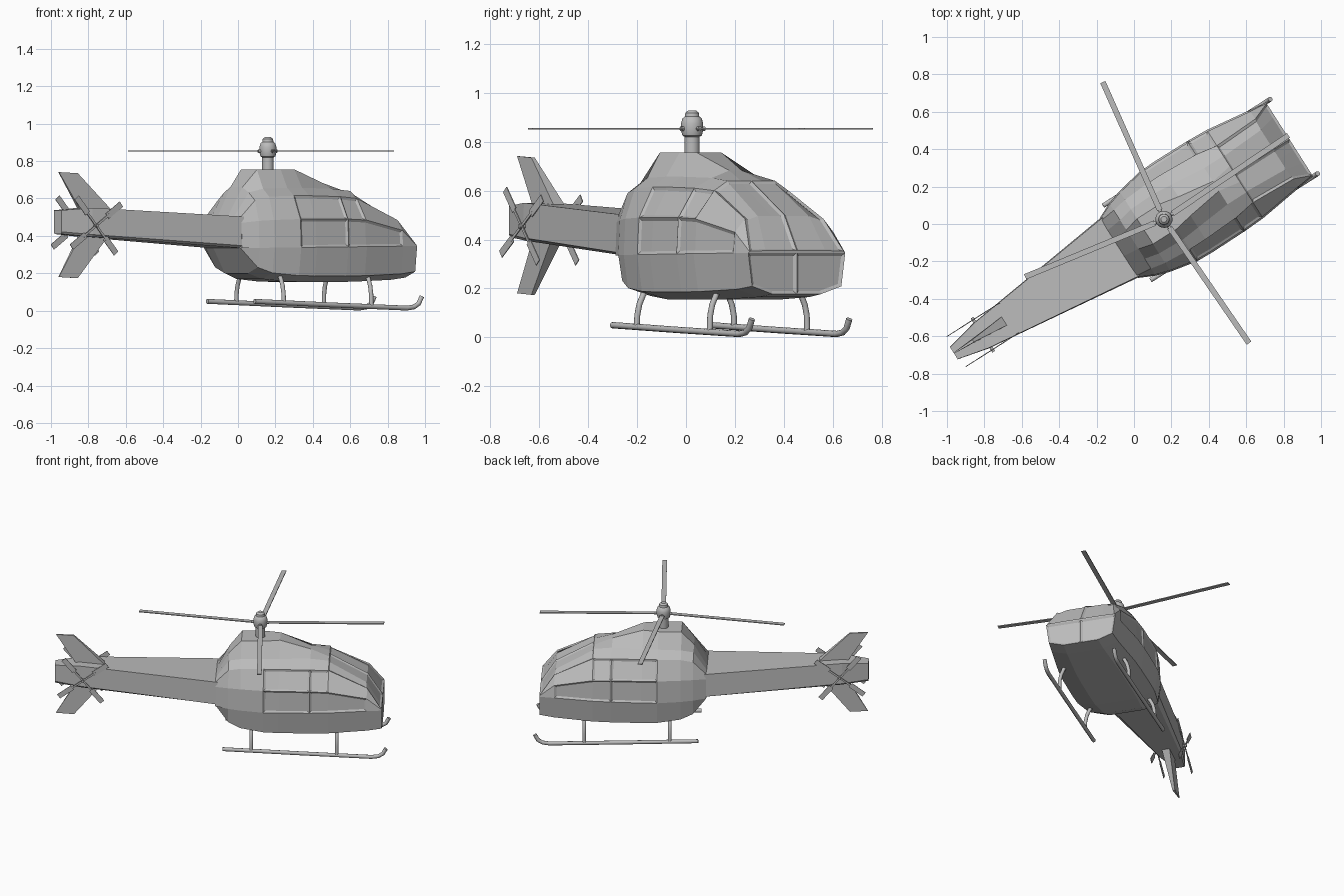
import bpy, bmesh, math
from mathutils import Matrix, Vector

old = bpy.data.objects.get("Cube")
if old:
    bpy.data.objects.remove(old)

grey = bpy.data.materials.new("plain_grey")
grey.use_nodes = True
GREY = (0.5, 0.5, 0.5, 1)
grey.diffuse_color = GREY
grey.node_tree.nodes["Principled BSDF"].inputs["Base Color"].default_value = GREY

# Parts are built with the nose along +x and the mast at the origin, then turned
POSE = Matrix.Translation((0.16, 0.025, 0)) @ Matrix.Rotation(math.radians(32.5), 4, "Z")


def finish(name, bm, smooth=False):
    bmesh.ops.recalc_face_normals(bm, faces=bm.faces)
    mesh = bpy.data.meshes.new(name)
    bm.to_mesh(mesh)
    bm.free()
    mesh.materials.append(grey)
    ob = bpy.data.objects.new(name, mesh)
    bpy.context.collection.objects.link(ob)
    ob.matrix_world = POSE
    if smooth:
        bpy.ops.object.select_all(action="DESELECT")
        ob.select_set(True)
        bpy.context.view_layer.objects.active = ob
        bpy.ops.object.shade_smooth_by_angle(angle=math.radians(40))
    return ob


def loft(bm, rings):
    """Skin closed rings of points; returns the vertex rows and a grid of faces."""
    rows = [[bm.verts.new(p) for p in ring] for ring in rings]
    n = len(rows[0])
    return rows, [[bm.faces.new((a[i], a[(i + 1) % n], b[(i + 1) % n], b[i]))
                   for i in range(n)] for a, b in zip(rows, rows[1:])]


def capped_loft(name, rings, smooth=False):
    bm = bmesh.new()
    rows, _ = loft(bm, rings)
    bm.faces.new(rows[0])
    bm.faces.new(rows[-1])
    return finish(name, bm, smooth)


def tube(name, points, radius, sides=10):
    pts = [Vector(p) for p in points]
    turns = [2 * math.pi * k / sides for k in range(sides)]
    rings = []
    for i, p in enumerate(pts):
        along = (pts[min(i + 1, len(pts) - 1)] - pts[max(i - 1, 0)]).normalized()
        side = along.cross(Vector((0.3, 1, 0)) if abs(along.y) < 0.8 else Vector((1, 0, 0))).normalized()
        up = along.cross(side)
        rings.append([p + radius * (side * math.cos(t) + up * math.sin(t)) for t in turns])
    return capped_loft(name, rings, True)


def box(bm, size, matrix):
    bmesh.ops.create_cube(bm, size=1, matrix=matrix @ Matrix.Diagonal((*size, 1)))


# Cabin stations: x, width, keel z, mid z, shoulder width, shoulder z, top width, top z
STATIONS = [
    (-.285, .19, .335, .47, .175, .50, .05, .505),
    (-.20, .23, .20, .48, .185, .59, .06, .66),
    (-.12, .255, .17, .485, .20, .61, .08, .755),
    (.03, .285, .156, .49, .21, .615, .08, .755),
    (.13, .288, .154, .49, .21, .615, .06, .755),
    (.33, .286, .154, .49, .20, .61, .03, .682),
    (.45, .28, .155, .485, .18, .60, .05, .64),
    (.70, .246, .165, .43, .19, .485, .06, .502),
    (.796, .235, .177, .350, .228, .352, .06, .355),
]


def cabin_ring(x, w, keel, mid, sw, sz, tw, tz):
    chine = 0.338 + 0.01 * x
    half = [(0.5 * w, keel), (0.92 * w, min(keel + 0.032, chine)), (w, chine), (0.97 * w, mid),
            (sw, sz), ((sw + tw) / 2, min(sz + 0.042, tz)), (tw, tz)]
    right = [(x, -d, z) for d, z in half]
    left = [(x, d, z) for d, z in reversed(half)]
    return [(x, 0, keel)] + right + [(x, 0, tz)] + left


bm = bmesh.new()
rows, grid = loft(bm, [cabin_ring(*s) for s in STATIONS])
bm.faces.new(rows[0])

# Nose face: two lower panels beside a centre post, and the sill above them
nose = rows[-1]
n = len(nose)
centre = bm.verts.new((STATIONS[-1][0], 0, nose[3].co.z))
panes = [[bm.faces.new([nose[side * i] for i in range(4)] + [centre])] for side in (1, -1)]
bm.faces.new([centre] + nose[3:n - 2])

# Door, quarter and front side windows, then the two halves of the windscreen
for spans, strips in (((3, 4), (3,)), ((3, 4), (4,)), ((5,), (4,)), ((5, 6), (3,)),
                      ((6, 7), (5, 6, 7))):
    panes.append([grid[a][b] for a in spans for b in strips])
    panes.append([grid[a][n - 1 - b] for a in spans for b in strips])
bmesh.ops.recalc_face_normals(bm, faces=bm.faces)
for group in panes:
    bmesh.ops.inset_region(bm, faces=group, thickness=0.013, depth=-0.008, use_even_offset=True)
finish("cabin", bm)

# Tail boom
rings = []
for x, w, top, low in ((-.27, .19, .503, .335), (-1.16, .079, .55, .395), (-1.332, .039, .537, .41)):
    half = [(0.85 * w, low), (w, low + 0.012), (0.97 * w, top)]
    rings.append([(x, -d, z) for d, z in half] + [(x, d, z) for d, z in reversed(half)])
capped_loft("tail_boom", rings)

# Swept fins, thick at the leading root and thin at the tip
for name, lead, trail, root, tip in (("upper_fin", -1.0, -1.19, .53, .735),
                                     ("lower_fin", -1.02, -1.19, .41, .174)):
    capped_loft(name, [
        [(lead, -.028, root), (lead, .028, root), (trail, .012, root), (trail, -.012, root)],
        [(-1.21, -.008, tip), (-1.21, .008, tip), (-1.327, .003, tip + .006), (-1.327, -.003, tip + .006)]])

# Main rotor: turned mast and hub with four blades
turns = [2 * math.pi * k / 16 for k in range(16)]
capped_loft("rotor_mast", [[(r * math.cos(t), r * math.sin(t), z) for t in turns] for r, z in (
    (.031, .74), (.031, .82), (.04, .825), (.046, .845), (.046, .875),
    (.04, .895), (.03, .903), (.028, .918), (.016, .928))], True)
for i, angle in enumerate((1.5, 81.5, 170, 272)):
    turn = Matrix.Rotation(math.radians(angle), 4, "Z")
    bm = bmesh.new()
    box(bm, (.75, .03, .006), turn @ Matrix.Translation((.428, 0, .853)))
    finish(f"rotor_blade_{i + 1}", bm)
    tube(f"blade_root_{i + 1}", [turn @ Vector((r, 0, .853)) for r in (.03, .056)], .01)

# Tail rotors, one on each side
for side, label in ((1, "left"), (-1, "right")):
    hub = Matrix.Translation((-1.148, side * .095, .455))
    bm = bmesh.new()
    for angle in (36, 130, 216, 310):
        spin = Matrix.Rotation(-math.radians(angle), 4, "Y")
        box(bm, (.11, .004, .034), hub @ spin @ Matrix.Translation((.14, 0, 0)))
        box(bm, (.1, .005, .012), hub @ spin @ Matrix.Translation((.05, 0, 0)))
    finish(f"{label}_tail_rotor", bm)
    tube(f"{label}_tail_rotor_axle", [(-1.148, side * d, .455) for d in (.05, .108)], .009)

# Landing skids and their bowed struts
for side, label in ((1, "left"), (-1, "right")):
    y = side * .236
    tube(f"{label}_skid", [(-.235, y, .05), (.25, y, .031), (.73, y, .014), (.775, y, .02),
                           (.805, y, .038), (.825, y, .075)], .013)
    for x, place in ((-.05, "rear"), (.505, "front")):
        foot = .043 - .038 * (x + .05)
        tube(f"{label}_{place}_strut", [(x, side * d, z) for d, z in (
            (.236, foot), (.234, .09), (.224, .135), (.205, .175), (.18, .205), (.15, .22))], .012)
